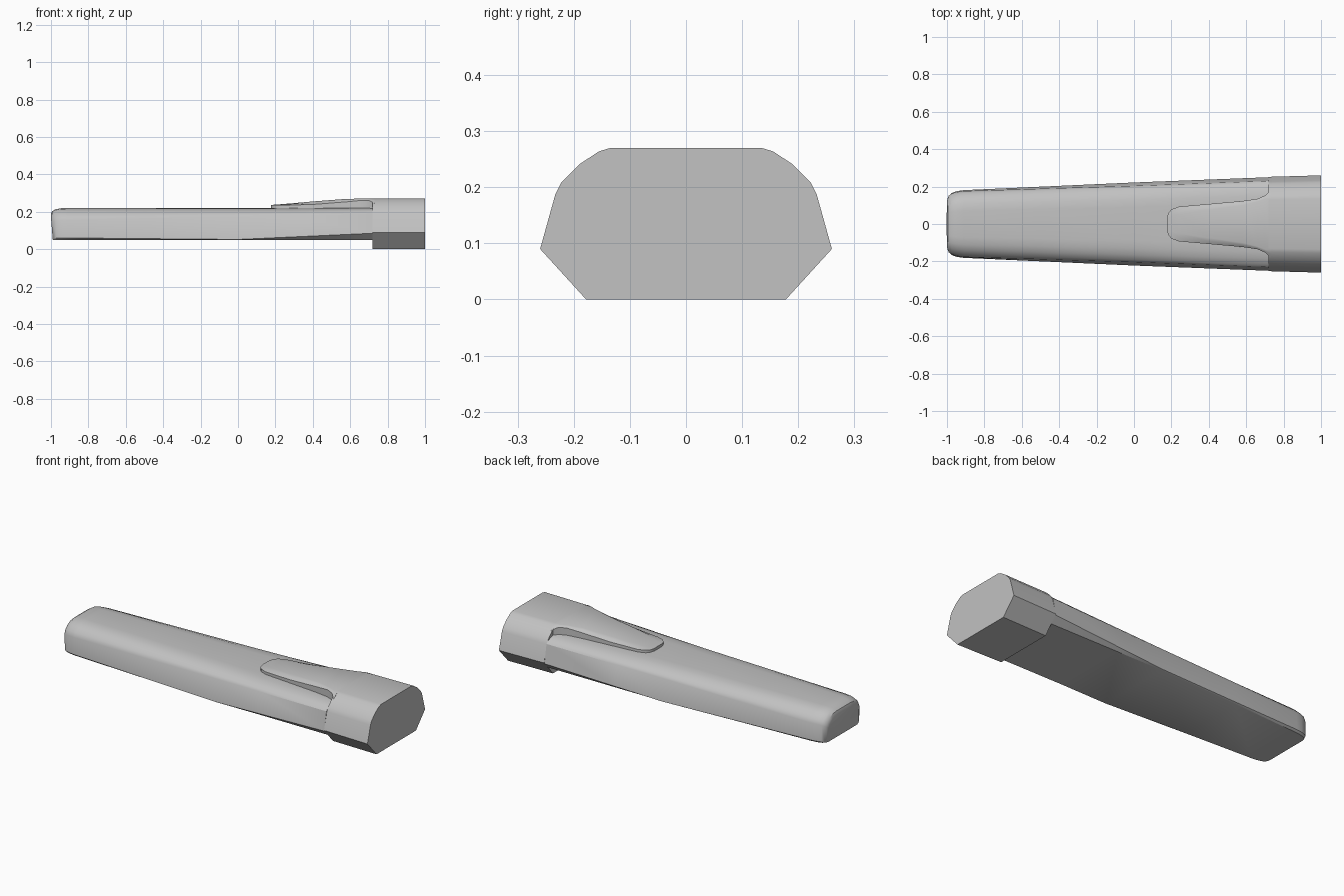
import bpy
import bmesh
from math import radians

if "Cube" in bpy.data.objects:
    bpy.data.objects.remove(bpy.data.objects["Cube"])

GREY = (0.54, 0.54, 0.54, 1)
grey = bpy.data.materials.new("plain grey")
grey.use_nodes = True
grey.diffuse_color = GREY
grey.node_tree.nodes["Principled BSDF"].inputs["Base Color"].default_value = GREY


def loft(name, sections, angle):
    """Skin mirrored half profiles (y, z), listed bottom to top, along x."""
    bm = bmesh.new()
    rings = []
    for x, half, lean in sections:
        outline = half + [(-y, z) for y, z in reversed(half)]
        rings.append([bm.verts.new((x + lean * (0.17 - z), y, z)) for y, z in outline])
    for a, b in zip(rings, rings[1:]):
        for i in range(len(a)):
            j = (i + 1) % len(a)
            bm.faces.new((a[i], a[j], b[j], b[i]))
    bm.faces.new(rings[0])
    bm.faces.new(rings[-1])
    bmesh.ops.recalc_face_normals(bm, faces=bm.faces)
    mesh = bpy.data.meshes.new(name)
    bm.to_mesh(mesh)
    bm.free()
    mesh.materials.append(grey)
    obj = bpy.data.objects.new(name, mesh)
    bpy.context.collection.objects.link(obj)
    bpy.ops.object.select_all(action="DESELECT")
    obj.select_set(True)
    bpy.context.view_layer.objects.active = obj
    bpy.ops.object.shade_smooth_by_angle(angle=radians(angle))
    return obj


def blend(a, b, t):
    return [(p[0] + (q[0] - p[0]) * t, p[1] + (q[1] - p[1]) * t) for p, q in zip(a, b)]


def shrink(half, inset, drop):
    """Narrow a profile and lower its top, keeping its base height."""
    widest = max(y for y, z in half)
    return [(y * (1 - inset / widest), 0.05 + (z - 0.05) * (1 - drop / 0.17)) for y, z in half]


# Handle: a slim tapering grip with a rounded tail and a growing lower chamfer
tail = [(0.17, 0.05), (0.181, 0.06), (0.176, 0.155), (0.165, 0.178),
        (0.14, 0.201), (0.11, 0.215), (0.07, 0.22)]
middle = [(0.215, 0.05), (0.222, 0.052), (0.204, 0.175), (0.193, 0.19),
          (0.165, 0.207), (0.13, 0.217), (0.09, 0.22)]
head = [(0.215, 0.05), (0.25, 0.085), (0.23, 0.19), (0.217, 0.203),
        (0.185, 0.215), (0.15, 0.22), (0.11, 0.221)]
sections = [(-1.0, shrink(tail, 0.04, 0.035), 0.08),
            (-0.992, shrink(tail, 0.025, 0.018), 0.07),
            (-0.975, shrink(tail, 0.013, 0.007), 0.04),
            (-0.945, shrink(tail, 0.005, 0.001), 0),
            (-0.91, tail, 0)]
sections += [(-0.91 + 0.91 * t, blend(tail, middle, t), 0) for t in (0.45, 1)]
sections += [(0.72 * t, blend(middle, head, t), 0) for t in (0.4, 1)]
loft("handle", sections, 32)

# End cap: a faceted collar, slightly wider at the outer end
cap = [(0.178, 0), (0.26, 0.09), (0.233, 0.187), (0.222, 0.209),
       (0.19, 0.241), (0.155, 0.264), (0.135, 0.27)]
cap_inner = [(y * 0.97, z) for y, z in cap]
loft("end_cap", [(0.72, cap_inner, 0), (1.0, cap, 0)], 25)

# Clip tongue: a raised ramp running from the cap onto the handle
# each row: x, half width, flat half width, edge height, top height
rows = [(0.176, 0.035, 0.02, 0.235, 0.236), (0.184, 0.06, 0.03, 0.235, 0.237),
        (0.2, 0.078, 0.04, 0.235, 0.238), (0.24, 0.093, 0.05, 0.235, 0.241),
        (0.4, 0.107, 0.075, 0.239, 0.255), (0.58, 0.123, 0.1, 0.253, 0.269),
        (0.66, 0.135, 0.12, 0.261, 0.27), (0.7, 0.152, 0.135, 0.26, 0.27),
        (0.73, 0.18, 0.135, 0.245, 0.27)]
tongue = []
for x, wide, flat, edge, top in rows:
    shoulder = ((wide + flat) / 2, edge * 0.35 + top * 0.65)
    tongue.append((x, [(wide, 0.2), (wide, edge), shoulder, (flat, top)], 0))
loft("clip_tongue", tongue, 35)
